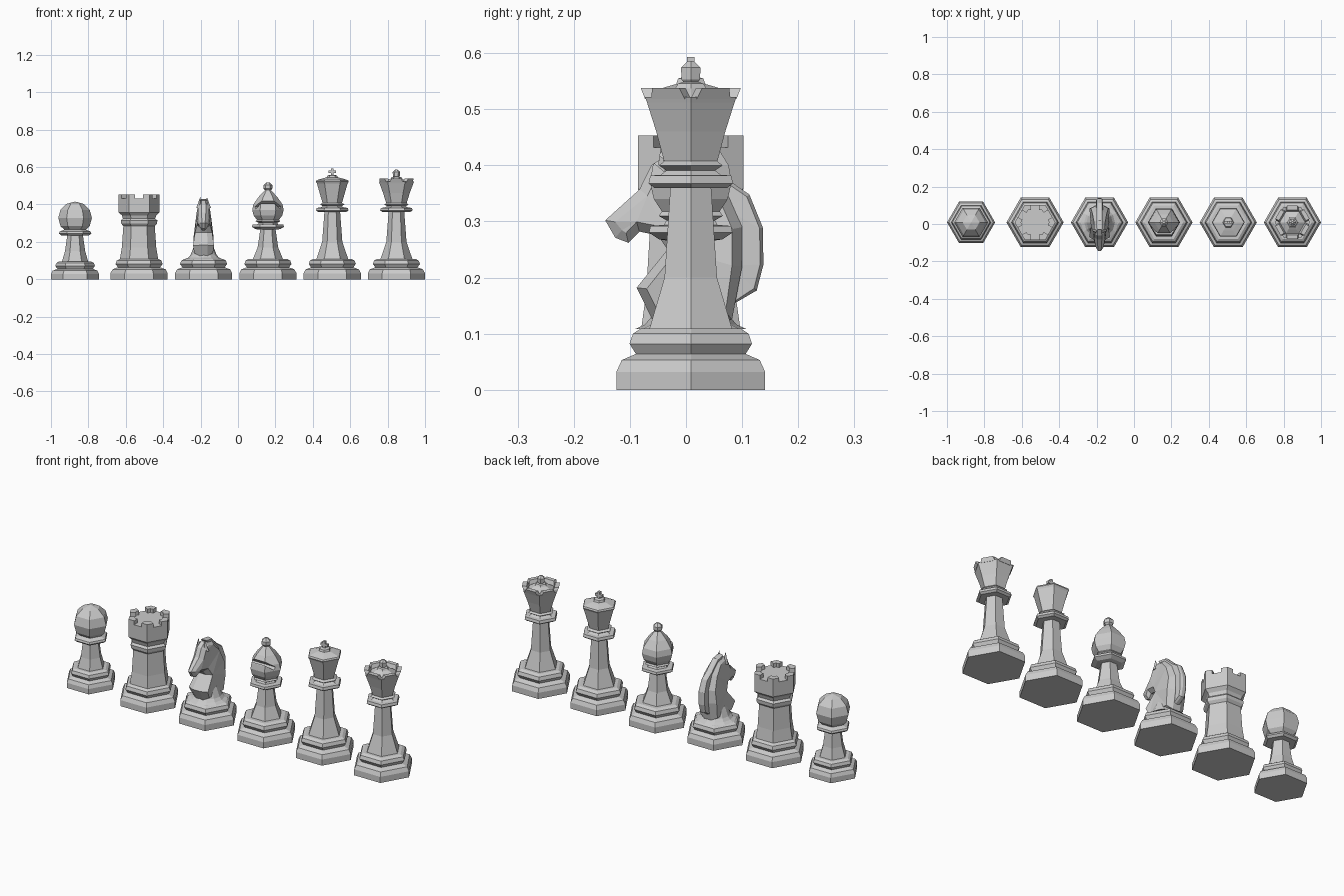
import bpy, bmesh
from math import sin, cos, pi, radians
from mathutils import Vector

if "Cube" in bpy.data.objects:
    bpy.data.objects.remove(bpy.data.objects["Cube"])

CY = 0.0085  # common axis of the turned pieces


def make(name, verts, faces, loc):
    me = bpy.data.meshes.new(name)
    me.from_pydata(verts, [], faces)
    bm = bmesh.new()
    bm.from_mesh(me)
    bmesh.ops.recalc_face_normals(bm, faces=bm.faces)
    bm.to_mesh(me)
    bm.free()
    ob = bpy.data.objects.new(name, me)
    ob.location = loc
    bpy.context.collection.objects.link(ob)
    return ob


def lathe(name, cx, prof, n=6):
    """Faceted turned solid from (radius, z) pairs."""
    verts = [(r * cos(2 * pi * i / n), r * sin(2 * pi * i / n), z)
             for r, z in prof for i in range(n)]
    faces = [(k * n + i, k * n + (i + 1) % n, (k + 1) * n + (i + 1) % n, (k + 1) * n + i)
             for k in range(len(prof) - 1) for i in range(n)]
    faces += [tuple(range(n)), tuple(range(len(verts) - n, len(verts)))]
    return make(name, verts, faces, (cx, CY, 0))


def prism(name, cx, low, high, z0, z1):
    n = len(low)
    verts = [(p.x, p.y, z0) for p in low] + [(p.x, p.y, z1) for p in high]
    faces = [(i, (i + 1) % n, (i + 1) % n + n, i + n) for i in range(n)]
    faces += [tuple(range(n)), tuple(range(n, 2 * n))]
    return make(name, verts, faces, (cx, CY, 0))


def corner(k, r):
    return Vector((r * cos(k * pi / 3), r * sin(k * pi / 3)))


def normal(k):
    return Vector((cos(k * pi / 3 + pi / 6), sin(k * pi / 3 + pi / 6)))


def side_form(name, cx, pts, inset):
    """Rounded slab from a side outline of (y, z, half_width) points."""
    n = len(pts)
    P = [Vector((y, z)) for y, z, w in pts]
    inner = []
    for i in range(n):
        a = (P[i] - P[i - 1]).normalized()
        b = (P[(i + 1) % n] - P[i]).normalized()
        t = (a + b).normalized()
        inner.append(P[i] + Vector((t.y, -t.x)) * inset)
    verts = []
    for src, f in ((inner, -1), (P, -0.4), (P, 0.4), (inner, 1)):
        verts += [(f * pts[i][2], src[i].x, src[i].y) for i in range(n)]
    faces = [(k * n + i, k * n + (i + 1) % n, (k + 1) * n + (i + 1) % n, (k + 1) * n + i)
             for k in range(3) for i in range(n)]
    faces += [tuple(range(n)), tuple(range(3 * n, 4 * n))]
    ob = make(name, verts, faces, (cx, 0, 0))
    bm = bmesh.new()
    bm.from_mesh(ob.data)
    bmesh.ops.triangulate(bm, faces=[f for f in bm.faces if len(f.verts) > 4])
    bm.to_mesh(ob.data)
    bm.free()
    return ob


BASE = [(.153, 0), (.153, .032), (.142, .053), (.113, .064), (.126, .082), (.119, .1), (.103, .109)]
STEM = BASE + [(.085, .109), (.054, .2), (.042, .36), (.075, .36), (.087, .368), (.083, .382),
               (.062, .383), (.05, .391), (.066, .4), (.056, .406)]

# Pawn
PX = -.871
lathe("pawn_body", PX, [(r * .84, z * .87) for r, z in BASE]
      + [(.07, .095), (.054, .15), (.042, .235), (.075, .235), (.087, .245), (.083, .255), (.05, .268)])
lathe("pawn_ball", PX, [(max(.09 * cos(radians(a)), .001), .328 + .087 * sin(radians(a)))
                        for a in range(-90, 91, 30)])

# Rook with a tooth on each corner
RX = -.529
lathe("rook_body", RX, BASE + [(.102, .109), (.092, .17), (.084, .285), (.096, .298), (.098, .315),
                               (.086, .325), (.092, .342), (.109, .358), (.109, .432)])
R, T = .109, .029
for k in range(6):
    c0, c, c1 = corner(k - 1, R), corner(k, R), corner(k + 1, R)
    a, b = c0.lerp(c, .7), c.lerp(c1, .3)
    ring = [a, c, b, b - normal(k) * T, corner(k, R - T / .866), a - normal(k - 1) * T]
    prism("rook_tooth", RX, ring, ring, .425, .453)

# Knight
NX = -.184
lathe("knight_base", NX, BASE)
lathe("knight_neck", NX, [(.1, .108), (.082, .116), (.07, .13), (.062, .15), (.05, .18)], 12)
side_form("knight_head", NX, [
    (-.060, .125, .05), (-.088, .182, .056), (-.033, .25, .046), (-.05, .275, .036),
    (-.083, .282, .03), (-.103, .262, .022), (-.126, .271, .02), (-.144, .302, .02),
    (-.083, .357, .03), (-.062, .40, .03), (-.03, .422, .026), (.02, .412, .03),
    (.07, .36, .038), (.1, .29, .046), (.1, .22, .054), (.082, .125, .05)], .018)
side_form("knight_mane", NX, [
    (-.03, .43, .016), (.02, .425, .016), (.074, .375, .016), (.113, .348, .016),
    (.137, .289, .018), (.138, .223, .018), (.126, .177, .016), (.083, .152, .016),
    (.075, .22, .018), (.065, .32, .018), (0, .385, .016)], .006)
for s in (-1, 1):
    bpy.ops.mesh.primitive_cone_add(vertices=4, radius1=.017, radius2=0, depth=.06,
                                    location=(NX + s * .02, -.04, .41),
                                    rotation=(radians(8), radians(-4 * s), 0))
    bpy.context.object.name = "knight_ear"

# Bishop with a slanted slot in the front of the head
BX = .16
lathe("bishop_body", BX, BASE + [
    (.08, .109), (.055, .17), (.041, .265), (.065, .268), (.086, .28), (.083, .292), (.055, .294),
    (.05, .302), (.066, .31), (.058, .32)])
head = lathe("bishop_head", BX, [(.055, .312), (.076, .34), (.084, .37), (.078, .4), (.05, .44),
                                 (.022, .47), (.014, .478)])
lathe("bishop_finial", BX, [(.012, .472), (.024, .485), (.024, .503), (.008, .518)])
bpy.ops.mesh.primitive_cube_add(size=1, location=(BX, CY - .06, .41), rotation=(radians(-40), 0, 0))
cutter = bpy.context.object
cutter.scale = (.3, .09, .016)
cutter.hide_render = True
mod = head.modifiers.new("slot", 'BOOLEAN')
mod.object = cutter
mod.operation = 'DIFFERENCE'
mod.solver = 'EXACT'
bpy.context.view_layer.objects.active = head
bpy.ops.object.modifier_apply(modifier="slot")
bpy.data.objects.remove(cutter)

# King with a small cross
KX = .504
lathe("king_body", KX, STEM + [(.052, .408), (.082, .512), (.088, .522), (.084, .53), (.05, .54),
                               (.03, .545), (.026, .555), (.01, .558)])
for name, size, z in (("cross_upright", (.014, .014, .05), .568), ("cross_arm", (.042, .014, .013), .574)):
    bpy.ops.mesh.primitive_cube_add(size=1, location=(KX, CY, z))
    bpy.context.object.name = "king_" + name
    bpy.context.object.scale = size

# Queen with a tooth over each face and a finial
QX = .847
lathe("queen_body", QX, STEM + [(.055, .408), (.071, .46), (.09, .512), (.094, .522), (.07, .52),
                                (.068, .516), (.045, .53), (.032, .537), (.026, .546), (.014, .549)])
for k in range(6):
    rings = []
    for r, t in ((.094, .13), (.103, .23)):
        a = corner(k, r).lerp(corner(k + 1, r), t)
        b = corner(k, r).lerp(corner(k + 1, r), 1 - t)
        rings.append([a, b, b - normal(k) * .022, a - normal(k) * .022])
    prism("queen_tooth", QX, rings[0], rings[1], .518, .538)
lathe("queen_finial", QX, [(.012, .545), (.019, .553), (.02, .574), (.006, .586)])
